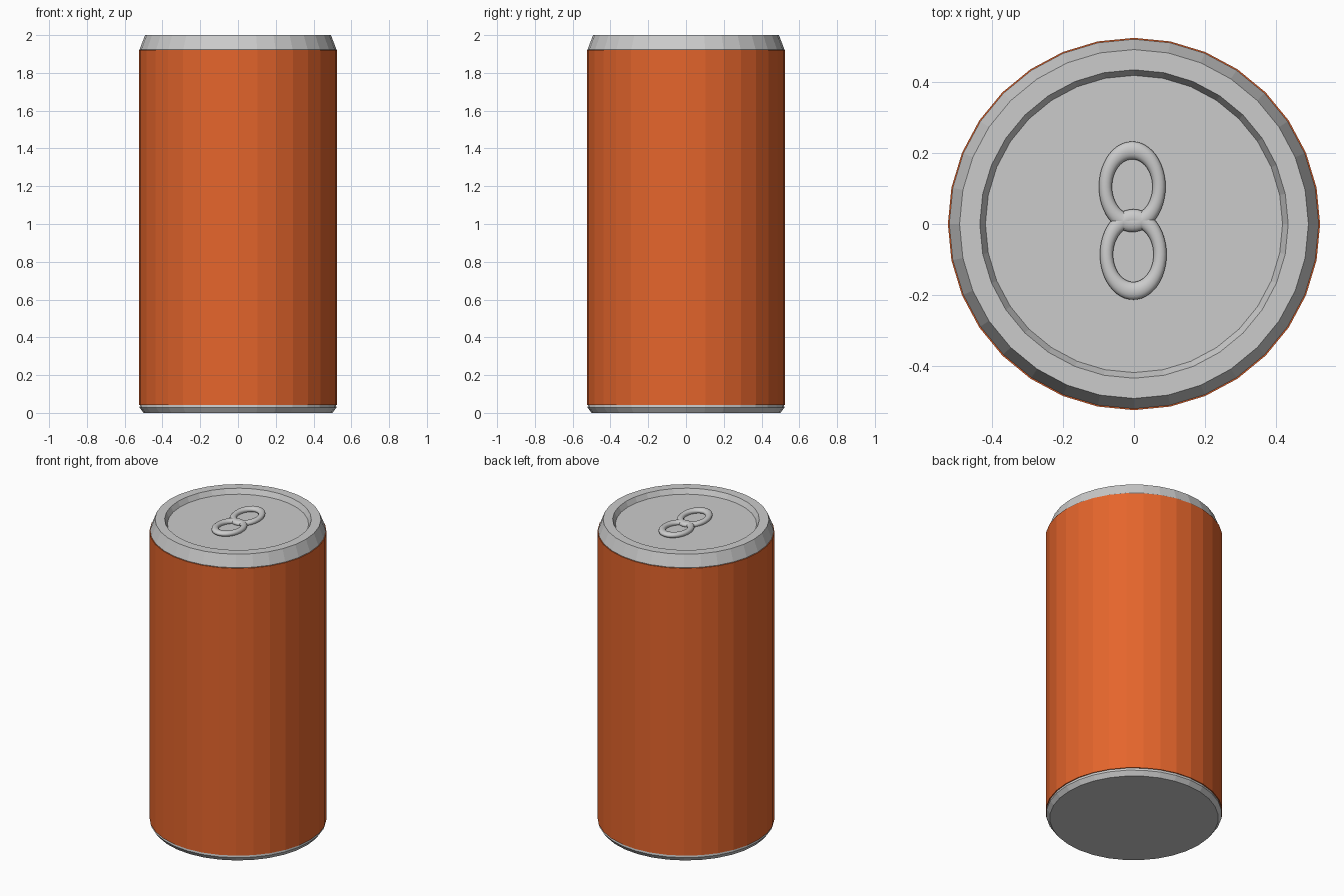
import bpy, bmesh, math

if "Cube" in bpy.data.objects:
    bpy.data.objects.remove(bpy.data.objects["Cube"])

SIDES = 32


def lathe(name, profile, loop=False):
    """Spin (radius, z) points around z; closes the ends, or the profile itself if loop."""
    bm = bmesh.new()
    rings = []
    for r, z in profile:
        rings.append([bm.verts.new((r * math.cos(2 * math.pi * i / SIDES),
                                    r * math.sin(2 * math.pi * i / SIDES), z))
                      for i in range(SIDES)])
    pairs = list(zip(rings, rings[1:]))
    if loop:
        pairs.append((rings[-1], rings[0]))
    else:
        bm.faces.new(rings[0][::-1])
        bm.faces.new(rings[-1])
    for a, b in pairs:
        for i in range(SIDES):
            j = (i + 1) % SIDES
            bm.faces.new((a[i], a[j], b[j], b[i]))
    bmesh.ops.recalc_face_normals(bm, faces=bm.faces)
    mesh = bpy.data.meshes.new(name)
    bm.to_mesh(mesh)
    bm.free()
    obj = bpy.data.objects.new(name, mesh)
    bpy.context.collection.objects.link(obj)
    return obj


# Metal can with tapered shoulder, flat rim and recessed lid
lathe("metal_can", [(0.50, 0), (0.521, 0.028), (0.518, 0.05), (0.518, 1.915),
                    (0.521, 1.925), (0.492, 2.0), (0.435, 2.0), (0.419, 1.968)])

# Orange sleeve around the body
sleeve = lathe("orange_sleeve", [(0.525, 0.043), (0.525, 1.922),
                                 (0.518, 1.922), (0.518, 0.043)], loop=True)
orange = bpy.data.materials.new("orange_paint")
orange.diffuse_color = (0.78, 0.13, 0.025, 1)
orange.use_nodes = True
orange.node_tree.nodes["Principled BSDF"].inputs["Base Color"].default_value = orange.diffuse_color
sleeve.data.materials.append(orange)

# Pull tab made of two oval rings
for name, x, y, tilt in (("tab_ring_back", -0.005, 0.105, 2),
                         ("tab_ring_front", -0.002, -0.086, -2)):
    bpy.ops.mesh.primitive_torus_add(location=(x, y, 1.979), major_radius=0.0755,
                                     minor_radius=0.0185, major_segments=48,
                                     minor_segments=12,
                                     rotation=(math.radians(tilt), 0, 0))
    ring = bpy.context.object
    ring.name = name
    ring.scale = (1, 1.36, 0.9)
    bpy.ops.object.shade_smooth()
